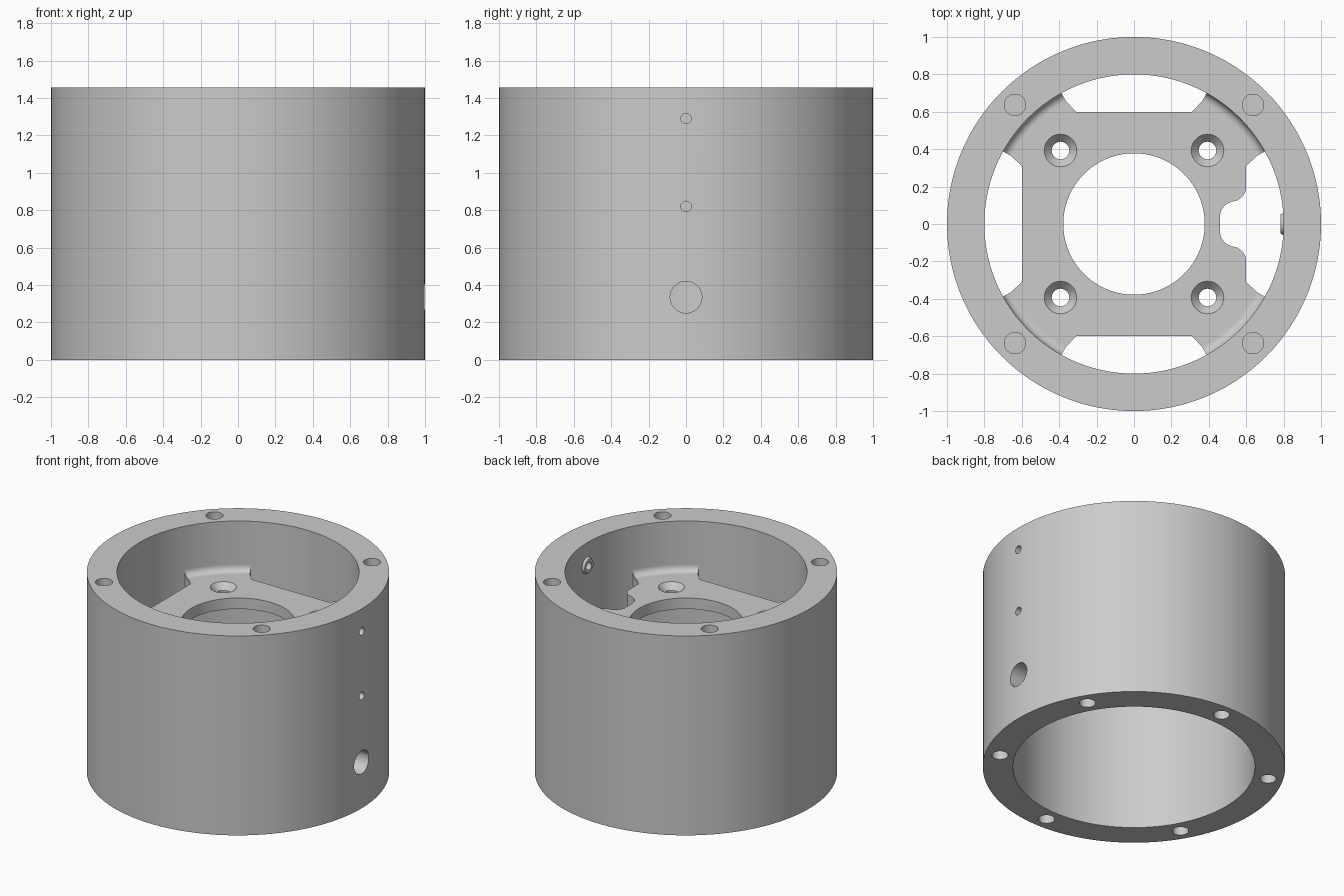
import bpy, bmesh
from math import radians, cos, sin, pi
from mathutils import Matrix, Vector

cube = bpy.data.objects.get("Cube")
if cube:
    bpy.data.objects.remove(cube, do_unlink=True)

HEIGHT, OUTER, INNER = 1.455, 1.0, 0.8
PLATE_TOP, PLATE_THICK = 1.09, 0.08
SEG = 160

grey = bpy.data.materials.new("light_grey")
grey.use_nodes = True
colour = (0.6, 0.6, 0.6, 1)
grey.diffuse_color = colour
grey.node_tree.nodes["Principled BSDF"].inputs["Base Color"].default_value = colour


def make_object(name, bm):
    bmesh.ops.recalc_face_normals(bm, faces=bm.faces)
    mesh = bpy.data.meshes.new(name)
    bm.to_mesh(mesh)
    bm.free()
    mesh.materials.append(grey)
    obj = bpy.data.objects.new(name, mesh)
    bpy.context.collection.objects.link(obj)
    return obj


def select(obj):
    bpy.ops.object.select_all(action='DESELECT')
    obj.select_set(True)
    bpy.context.view_layer.objects.active = obj


def smooth(obj):
    select(obj)
    bpy.ops.object.shade_smooth_by_angle(angle=radians(30))


def rod(bm, start, end, r1, r2=None, segments=32):
    """Capped cylinder or cone between two points."""
    start, end = Vector(start), Vector(end)
    axis = end - start
    turn = axis.to_track_quat('Z', 'Y').to_matrix().to_4x4()
    bmesh.ops.create_cone(bm, cap_ends=True, segments=segments, radius1=r1,
                          radius2=r1 if r2 is None else r2, depth=axis.length,
                          matrix=Matrix.Translation((start + end) / 2) @ turn)


def carve(obj, rods):
    """Subtract a set of rods from an object."""
    bm = bmesh.new()
    for args in rods:
        rod(bm, *args)
    cutter = make_object("cutter", bm)
    cutter.hide_render = True
    mod = obj.modifiers.new("holes", 'BOOLEAN')
    mod.operation, mod.solver, mod.object = 'DIFFERENCE', 'EXACT', cutter
    select(obj)
    bpy.ops.object.modifier_apply(modifier=mod.name)
    bpy.data.objects.remove(cutter, do_unlink=True)


def lathe(name, profile, start, end, steps):
    """Sweep a closed (radius, z) profile about the z axis."""
    bm = bmesh.new()
    full = abs(end - start - 360) < 0.01
    rings = []
    for i in range(steps if full else steps + 1):
        a = radians(start + (end - start) * i / steps)
        rings.append([bm.verts.new((r * cos(a), r * sin(a), z)) for r, z in profile])
    n = len(profile)
    for i in range(steps):
        a, b = rings[i], rings[(i + 1) % len(rings)]
        for j in range(n):
            k = (j + 1) % n
            bm.faces.new((a[j], b[j], b[k], a[k]))
    if not full:
        bm.faces.new(rings[0])
        bm.faces.new(rings[-1])
    return make_object(name, bm)


def arc(cx, cy, r, a0, a1, steps):
    angles = [radians(a0 + (a1 - a0) * i / steps) for i in range(steps + 1)]
    return [(cx + r * cos(a), cy + r * sin(a)) for a in angles]


# Tubular housing
housing = lathe("housing_wall", [(INNER, 0), (OUTER, 0), (OUTER, HEIGHT), (INNER, HEIGHT)],
                0, 360, SEG)

# Blind screw holes in both rims, and bores through the left wall
holes = []
for i in range(4):
    x, y = 0.9 * cos(pi / 4 + i * pi / 2), 0.9 * sin(pi / 4 + i * pi / 2)
    holes.append(((x, y, HEIGHT - 0.25), (x, y, HEIGHT + 0.1), 0.057))
for i in range(6):
    x, y = 0.9 * cos(pi / 6 + i * pi / 3), 0.9 * sin(pi / 6 + i * pi / 3)
    holes.append(((x, y, -0.1), (x, y, 0.25), 0.054))
SMALL_BORES = (0.82, 1.29)
side_bores = [((0.7, 0, z), (1.1, 0, z), 0.028) for z in SMALL_BORES]
carve(housing, holes + side_bores + [((0.7, 0, 0.335), (1.1, 0, 0.335), 0.085)])
smooth(housing)

# Small chamfered bosses around the inner ends of the small bores
for z, label in zip(SMALL_BORES, ("lower", "upper")):
    bm = bmesh.new()
    rod(bm, (0.783, 0, z), (0.805, 0, z), 0.05, 0.064)
    boss = make_object(label + "_bore_boss", bm)
    carve(boss, side_bores)
    smooth(boss)

# Mounting plate outline: four straight sides joined to the wall by diagonal arms
half_side = [(0.6, 0.31), (0.665, 0.372), (0.685, 0.387), (0.705, 0.388)]
notch = arc(0.52, 0.2, 0.08, 0, -90, 8) + arc(0.54, 0.04, 0.08, 105, 180, 8)
cable_notch = [(x, -y) for x, y in notch] + notch[::-1]
outline = []
for i in range(4):
    side = [(x, -y) for x, y in reversed(half_side)]
    if i == 0:
        side += cable_notch
    side += half_side + arc(0, 0, 0.81, 29, 61, 16)
    c, s = (1, 0, -1, 0)[i], (0, 1, 0, -1)[i]
    outline += [(x * c - y * s, x * s + y * c) for x, y in side]

bm = bmesh.new()
face = bm.faces.new([bm.verts.new((x, y, PLATE_TOP - PLATE_THICK)) for x, y in outline])
top = bmesh.ops.extrude_face_region(bm, geom=[face])["geom"]
bmesh.ops.translate(bm, vec=(0, 0, PLATE_THICK),
                    verts=[v for v in top if isinstance(v, bmesh.types.BMVert)])
plate = make_object("mounting_plate", bm)

# Central opening, four screw holes and their countersinks
low, high = PLATE_TOP - 0.3, PLATE_TOP + 0.1
corners = [(x, y) for x in (-0.393, 0.393) for y in (-0.393, 0.393)]
carve(plate, [((0, 0, low), (0, 0, high), 0.378, 0.378, 96)] +
      [((x, y, low), (x, y, high), 0.047) for x, y in corners])
carve(plate, [((x, y, PLATE_TOP - 0.045), (x, y, PLATE_TOP + 0.001), 0.047, 0.088)
              for x, y in corners])
smooth(plate)

# Concave fillets where the arms meet the wall
F = 0.045
fillet = [(0.805, PLATE_TOP - 0.01), (0.805, PLATE_TOP + F)]
fillet += arc(INNER - F, PLATE_TOP + F, F, 0, -90, 8) + [(INNER - F, PLATE_TOP - 0.01)]
for i, label in enumerate(("back_left", "back_right", "front_right", "front_left")):
    smooth(lathe(label + "_arm_fillet", fillet, 29 + 90 * i, 61 + 90 * i, 16))
